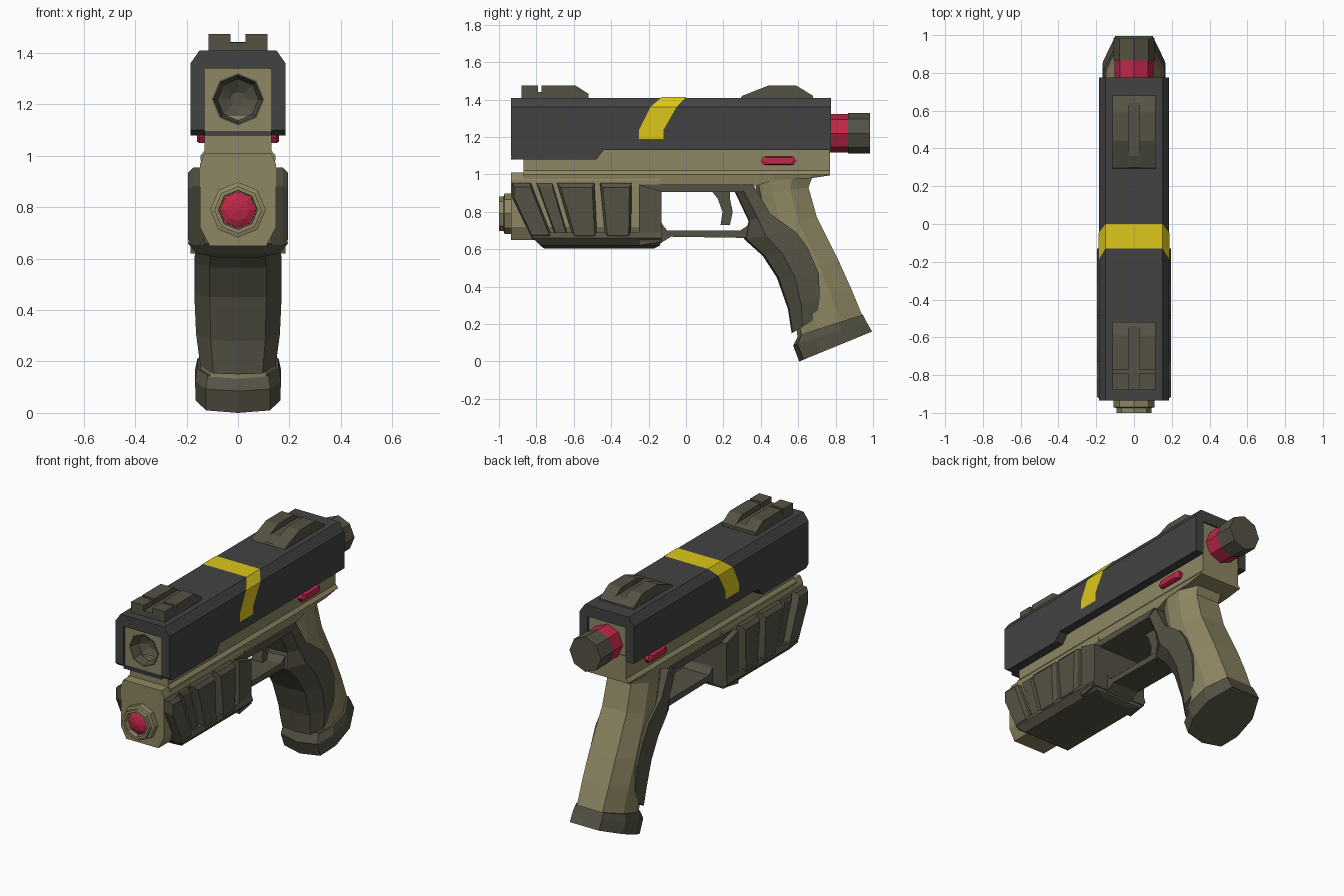
import bpy, bmesh, math


def material(name, rgb):
    m = bpy.data.materials.new(name)
    m.diffuse_color = (*rgb, 1)
    return m


BLACK = material("charcoal", (0.055, 0.055, 0.057))
KHAKI = material("khaki", (0.27, 0.24, 0.125))
DARK = material("dark_olive", (0.09, 0.085, 0.058))
RED = material("red", (0.52, 0.02, 0.065))
YELLOW = material("yellow", (0.72, 0.57, 0.01))


def loft(name, rings, mat, caps=(True, True), closed=True, mirror=False):
    """Skin a row of equal-length point rings; optionally mirror across x."""
    bm = bmesh.new()
    rows = [[bm.verts.new(p) for p in r] for r in rings]
    n = len(rows[0])
    for a, b in zip(rows, rows[1:]):
        for i in range(n if closed else n - 1):
            j = (i + 1) % n
            bm.faces.new((a[i], a[j], b[j], b[i]))
    if closed and caps[0]:
        bm.faces.new(rows[0][::-1])
    if closed and caps[1]:
        bm.faces.new(rows[-1])
    if mirror:
        geo = bmesh.ops.duplicate(bm, geom=bm.verts[:] + bm.edges[:] + bm.faces[:])["geom"]
        for v in geo:
            if isinstance(v, bmesh.types.BMVert):
                v.co.x *= -1
    bmesh.ops.recalc_face_normals(bm, faces=bm.faces[:])
    me = bpy.data.meshes.new(name)
    bm.to_mesh(me)
    bm.free()
    me.materials.append(mat)
    ob = bpy.data.objects.new(name, me)
    bpy.context.collection.objects.link(ob)
    return ob


def prism(name, pts, x0, x1, mat, mirror=False):
    """Extrude a (y, z) side profile across x."""
    return loft(name, [[(x, y, z) for y, z in pts] for x in (x0, x1)], mat, mirror=mirror)


def turned(name, steps, cz, mat):
    """Eight-sided turned part along y from (y, radius) steps."""
    return loft(name, [octagon(y, r, cz) for y, r in steps], mat)


def octagon(y, r, cz):
    return [(r * math.cos(k * math.pi / 4), y, cz + r * math.sin(k * math.pi / 4)) for k in range(8)]


def sym(half):
    """Close a half outline of (x, y, z) points with its mirror image."""
    return half + [(-x, y, z) for x, y, z in reversed(half) if abs(x) > 1e-6]


def grip_ring(front, back, w, shape):
    """Ring spanning a front and back (y, z) point; shape = (width share, depth share)."""
    return sym([(w * u, front[0] + (back[0] - front[0]) * t,
                 front[1] + (back[1] - front[1]) * t) for u, t in shape])


# Slide: inverted channel with chamfered top and stepped lower edge
loft("slide", [sym([(0.13, y, 1.34), (0.13, y, b), (0.185, y, b), (0.185, y, 1.36), (0.15, y, 1.41)][::1])
               for y, b in ((-0.935, 1.10), (-0.91, 1.08), (-0.48, 1.08), (-0.44, 1.13), (0.775, 1.13))], BLACK)
prism("slide_front_sill", [(-0.935, 1.08), (-0.87, 1.08), (-0.87, 1.095), (-0.935, 1.095)], -0.13, 0.13, BLACK)

# Yellow band wrapped over the slide
half = [(0.188, 1.19, -0.25, -0.12), (0.188, 1.24, -0.25, -0.12), (0.188, 1.361, -0.19, -0.05),
        (0.151, 1.413, -0.13, 0.0)]
band = half + [(-x, z, a, b) for x, z, a, b in reversed(half)]
loft("slide_band", [[(x, a, z) for x, z, a, b in band], [(x, b, z) for x, z, a, b in band]], YELLOW, closed=False)


# Barrel shroud inside the slide, with the octagonal bore in its front face
def shroud_ring(y):
    l, h, b, t = 0.13, 1.22, 1.09, 1.34
    return [(l, y, h), (l, y, t), (0, y, t), (-l, y, t), (-l, y, h), (-l, y, b), (0, y, b), (l, y, b)]


loft("barrel_shroud", [shroud_ring(0.765), shroud_ring(-0.92), octagon(-0.92, 0.1, 1.22)], KHAKI, caps=(True, False))
turned("muzzle_bore", [(-0.75, 0.1), (-0.922, 0.102), (-0.922, 0.095), (-0.86, 0.08), (-0.83, 0.03)], 1.22, DARK)

# Rear knob and collar
turned("rear_collar", [(0.75, 0.104), (0.87, 0.104)], 1.22, RED)
turned("rear_knob", [(0.865, 0.108), (0.985, 0.108)], 1.22, DARK)

# Frame and lower front housing
loft("frame", [sym([(0.13, y, 1.16), (0.13, y, 1.02), (0.147, y, 1.0), (0.14, y, b)])
               for y, b in ((-0.87, 0.94), (0.38, 0.94), (0.47, 0.97), (0.67, 0.98), (0.77, 0.995))], KHAKI)
loft("front_housing", [sym([(0.13, y, 1.01), (0.147, y, 0.97), (0.147, y, 0.72), (0.11, y, 0.65)])
                       for y in (-0.935, -0.14)], KHAKI)

# Side ribs with bevelled outer faces
ribs = [[(-0.93, 0.955), (-0.83, 0.955), (-0.71, 0.65), (-0.82, 0.65), (-0.93, 0.88)],
        [(-0.69, 0.955), (-0.49, 0.955), (-0.475, 0.65), (-0.60, 0.65)],
        [(-0.80, 0.955), (-0.715, 0.955), (-0.625, 0.65), (-0.69, 0.65)],
        [(-0.46, 0.955), (-0.29, 0.955), (-0.295, 0.65), (-0.43, 0.65)]]
for k, pts in enumerate(ribs):
    cy = sum(p[0] for p in pts) / len(pts)
    cz = sum(p[1] for p in pts) / len(pts)
    if k == 2:  # the narrow rib sits lower
        levels = ((0.13, 1), (0.165, 1), (0.175, 0.85))
    else:
        levels = ((0.13, 1), (0.175, 1), (0.195, 0.84))
    loft(f"side_rib_{k + 1}", [[(x, cy + (y - cy) * s, cz + (z - cz) * s) for y, z in pts]
                               for x, s in levels], DARK, mirror=True)

# Lower cover under the ribs
loft("lower_cover", [[(-w, a, z), (w, a, z), (w, b, z), (-w, b, z)] for z, w, a, b in
                     ((0.69, 0.185, -0.82, -0.13), (0.66, 0.195, -0.82, -0.13),
                      (0.62, 0.16, -0.78, -0.14), (0.605, 0.08, -0.76, -0.17))], DARK)

# Trigger guard: front block, top rail, lower bar
guard = [(-0.25, 0.945), (-0.13, 0.91), (-0.13, 0.64), (-0.25, 0.62)]
loft("guard_block", [[(x, y, z) for y, z in guard] for x in (-0.185, 0.185)], DARK)
prism("guard_rail", [(-0.25, 0.945), (0.36, 0.945), (0.30, 0.905), (-0.14, 0.905)], -0.15, 0.15, DARK)
prism("guard_bar", [(-0.14, 0.76), (-0.125, 0.73), (-0.10, 0.70), (0.29, 0.70), (0.35, 0.74), (0.36, 0.66),
                    (-0.08, 0.667), (-0.14, 0.63)], -0.09, 0.09, DARK)
prism("trigger", [(0.13, 0.92), (0.17, 0.87), (0.195, 0.80), (0.185, 0.73), (0.235, 0.73), (0.25, 0.80),
                  (0.235, 0.87), (0.235, 0.92)], -0.035, 0.035, DARK)

# Grip core, dark front wrap and base cap
CORE = [(0, 0), (0.75, 0.06), (1, 0.3), (1, 0.65), (0.6, 1)]
WRAP = [(0, 0), (0.65, 0.04), (1, 0.42), (0.97, 1)]
loft("grip_core", [grip_ring(f, b, w, CORE) for f, b, w in (
    ((0.36, 1.0), (0.68, 1.0), 0.14), ((0.38, 0.90), (0.655, 0.93), 0.135),
    ((0.42, 0.70), (0.70, 0.77), 0.14), ((0.50, 0.50), (0.82, 0.53), 0.15),
    ((0.57, 0.30), (0.885, 0.385), 0.15), ((0.60, 0.11), (0.945, 0.24), 0.145))], KHAKI)
loft("grip_wrap", [grip_ring(f, b, w, WRAP) for f, b, w in (
    ((0.25, 0.93), (0.36, 0.945), 0.145), ((0.335, 0.75), (0.45, 0.79), 0.155),
    ((0.31, 0.655), (0.59, 0.69), 0.165), ((0.41, 0.565), (0.65, 0.61), 0.17),
    ((0.485, 0.45), (0.71, 0.47), 0.17), ((0.545, 0.28), (0.715, 0.34), 0.163),
    ((0.565, 0.15), (0.70, 0.235), 0.147))], DARK)
loft("grip_base", [grip_ring(f, b, w, CORE) for f, b, w in (
    ((0.60, 0.14), (0.945, 0.25), 0.158), ((0.573, 0.085), (0.963, 0.215), 0.167),
    ((0.605, 0.0), (0.995, 0.16), 0.165))], DARK)

# Front lamp: stepped ring with red faceted lens
turned("lamp_ring", [(-0.92, 0.108), (-0.97, 0.108), (-0.975, 0.092), (-1.0, 0.092), (-1.0, 0.076), (-0.97, 0.074)],
       0.79, KHAKI)
turned("lamp_lens", [(-0.96, 0.074), (-0.972, 0.07), (-0.985, 0.045), (-0.992, 0.006)], 0.79, RED)


# Red side buttons
def button_ring(x, s):
    return [(x, 0.495 + a * s, 1.073 + b * s) for a, b in (
        (-0.095, 0), (-0.08, 0.023), (0.08, 0.023), (0.095, 0), (0.08, -0.023), (-0.08, -0.023))]


loft("side_button", [button_ring(0.12, 1), button_ring(0.15, 1), button_ring(0.16, 0.75)], RED, mirror=True)

# Sights: two side rails plus a low centre channel
front_sight = [(-0.88, 1.405), (-0.88, 1.475), (-0.79, 1.475), (-0.79, 1.44), (-0.772, 1.44), (-0.772, 1.475),
               (-0.59, 1.475), (-0.52, 1.43), (-0.52, 1.405)]
prism("front_sight_rails", front_sight, 0.03, 0.115, DARK, mirror=True)
prism("front_sight_channel", [(-0.88, 1.405), (-0.88, 1.442), (-0.54, 1.442), (-0.52, 1.43), (-0.52, 1.405)],
      -0.03, 0.03, DARK)
prism("rear_sight_rails", [(0.29, 1.405), (0.30, 1.42), (0.44, 1.475), (0.59, 1.475), (0.68, 1.42), (0.68, 1.405)],
      0.03, 0.115, DARK, mirror=True)
prism("rear_sight_channel", [(0.29, 1.405), (0.30, 1.42), (0.36, 1.443), (0.64, 1.443), (0.68, 1.42), (0.68, 1.405)],
      -0.03, 0.03, DARK)
